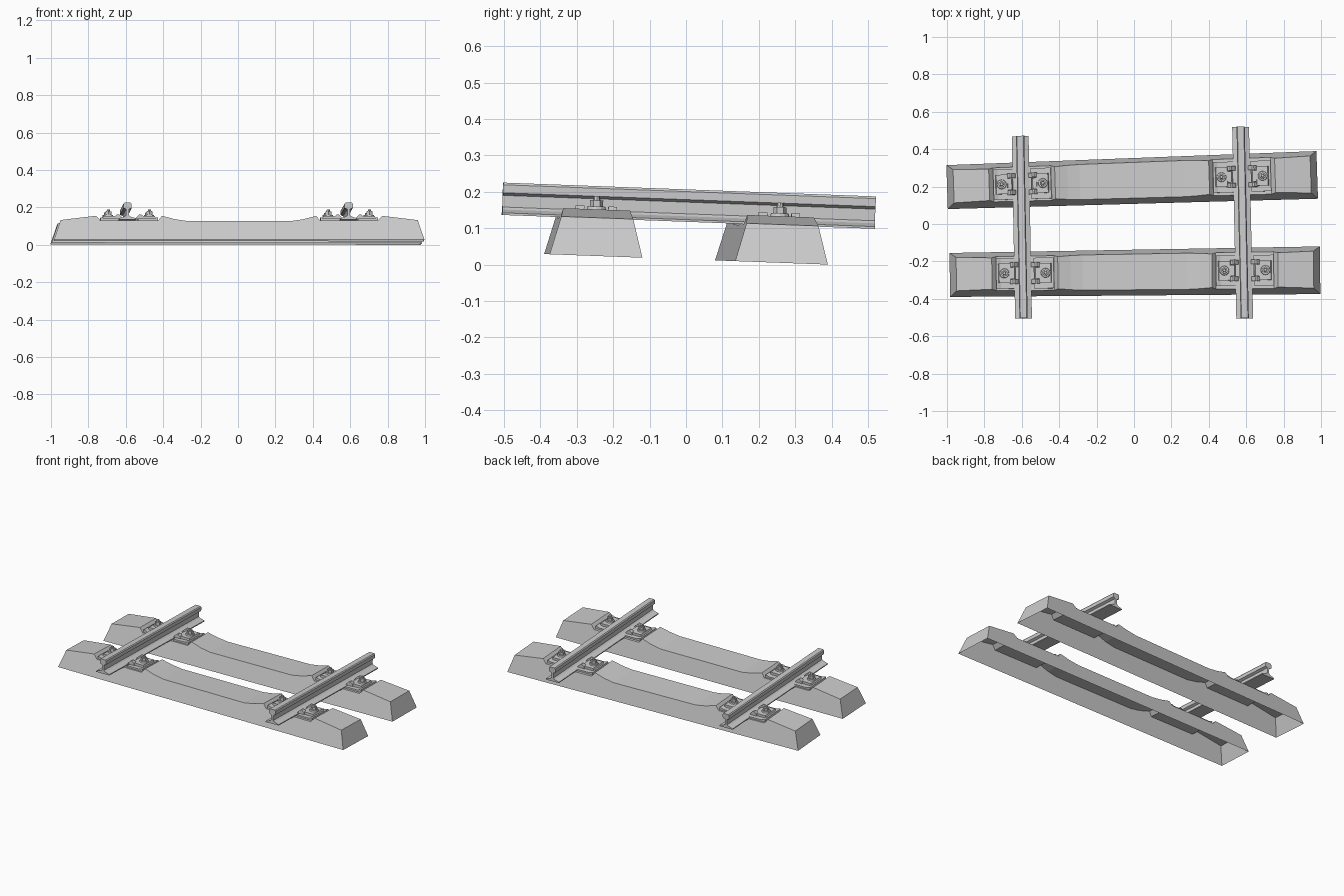
import bpy, bmesh, math
from mathutils import Matrix

cube = bpy.data.objects.get("Cube")
if cube:
    bpy.data.objects.remove(cube, do_unlink=True)

grey = bpy.data.materials.new("concrete grey")
grey.use_nodes = True
colour = (0.6, 0.6, 0.6, 1)
grey.diffuse_color = colour
grey.node_tree.nodes["Principled BSDF"].inputs["Base Color"].default_value = colour

# The whole track section leans slightly down towards the back
TILT = Matrix.Translation((0, 0, 0.0145)) @ Matrix.Rotation(math.radians(-2.12), 4, 'X')


def place(x, y, yaw):
    return TILT @ Matrix.Translation((x, y, 0)) @ Matrix.Rotation(yaw, 4, 'Z')


def finish(name, bm, matrix):
    bmesh.ops.recalc_face_normals(bm, faces=bm.faces)
    mesh = bpy.data.meshes.new(name)
    bm.to_mesh(mesh)
    bm.free()
    mesh.materials.append(grey)
    obj = bpy.data.objects.new(name, mesh)
    bpy.context.collection.objects.link(obj)
    obj.matrix_world = matrix
    return obj


def extrude_profile(bm, profile, y0, y1):
    """Solid with an (x, z) outline, running from y0 to y1."""
    a = [bm.verts.new((x, y0, z)) for x, z in profile]
    b = [bm.verts.new((x, y1, z)) for x, z in profile]
    bm.faces.new(a)
    bm.faces.new(b)
    for i in range(len(a)):
        j = (i + 1) % len(a)
        bm.faces.new((a[i], a[j], b[j], b[i]))


def cylinder(bm, x, z0, z1, r0, r1, sides):
    bmesh.ops.create_cone(bm, cap_ends=True, segments=sides, radius1=r0, radius2=r1,
                          depth=z1 - z0, matrix=Matrix.Translation((x, 0, (z0 + z1) / 2)))


SEAT = 0.103
RAIL_X = 0.588


# Sleeper: hollow shell, open underneath, with sunken rail seats
def sleeper(name, matrix):
    half = [(0.28, 0.1), (0.345, 0.11), (0.412, 0.128), (0.432, SEAT),
            (0.742, SEAT), (0.765, 0.128), (0.955, 0.105), (0.99, 0)]
    outline = [(-x, z) for x, z in reversed(half)] + half
    bm = bmesh.new()
    rows = []
    for x, z in outline:
        width = 0.1225 + 0.005 * x - 0.27 * z
        rows.append([bm.verts.new((x, s * width, z)) for s in (-1, 1)])
    for p, q in zip(rows, rows[1:]):
        bm.faces.new((p[0], q[0], q[1], p[1]))
    for side in (0, 1):
        bm.faces.new([row[side] for row in rows])
    return finish(name, bm, matrix)


# Rail: foot, web and head in one section
def rail(name, matrix, y0, y1):
    half = [(0.045, SEAT), (0.045, 0.109), (0.016, 0.118), (0.007, 0.125),
            (0.007, 0.157), (0.022, 0.164), (0.022, 0.186), (0.017, 0.192)]
    bm = bmesh.new()
    extrude_profile(bm, half + [(-x, z) for x, z in reversed(half)], y0, y1)
    return finish(name, bm, matrix)


# Fastening: guide plate, clamp and bolt on one side of the rail
def fastening(name, matrix, s):
    def run(profile, y0, y1):
        extrude_profile(bm, [(s * x, z) for x, z in profile], y0, y1)

    bm = bmesh.new()
    run([(0.047, SEAT), (0.047, 0.113), (0.13, 0.113), (0.147, 0.119),
         (0.154, 0.119), (0.154, SEAT)], -0.082, 0.082)
    # clamp plate under the bolt
    run([(0.072, 0.113), (0.078, 0.128), (0.138, 0.128), (0.144, 0.113)], -0.052, 0.052)
    # clamp arms reaching over the rail foot
    for y in (-0.045, 0.045):
        run([(0.034, 0.113), (0.04, 0.122), (0.055, 0.137), (0.064, 0.137),
             (0.08, 0.124), (0.08, 0.113)], y - 0.012, y + 0.012)
    # centre tongue
    run([(0.05, 0.113), (0.056, 0.126), (0.08, 0.126), (0.08, 0.113)], -0.03, 0.03)
    cylinder(bm, s * 0.11, 0.128, 0.136, 0.026, 0.024, 12)
    cylinder(bm, s * 0.11, 0.136, 0.153, 0.018, 0.018, 6)
    cylinder(bm, s * 0.11, 0.153, 0.165, 0.01, 0.008, 8)
    return finish(name, bm, matrix)


for label, x, y, yaw in (("front", 0.005, -0.26, 0.0127), ("back", -0.01, 0.23, 0.033)):
    base = place(x, y, yaw)
    sleeper(label + "_sleeper", base)
    for side, sign in (("left", 1), ("right", -1)):
        seat = base @ Matrix.Translation((sign * RAIL_X, 0, 0))
        for end, s in (("outer", sign), ("inner", -sign)):
            fastening(f"{label}_{side}_{end}_fastening", seat, s)

rail("right_rail", place(-0.6, 0, 0.0185), -0.51, 0.465)
rail("left_rail", place(0.581, 0, 0.0215), -0.51, 0.515)
